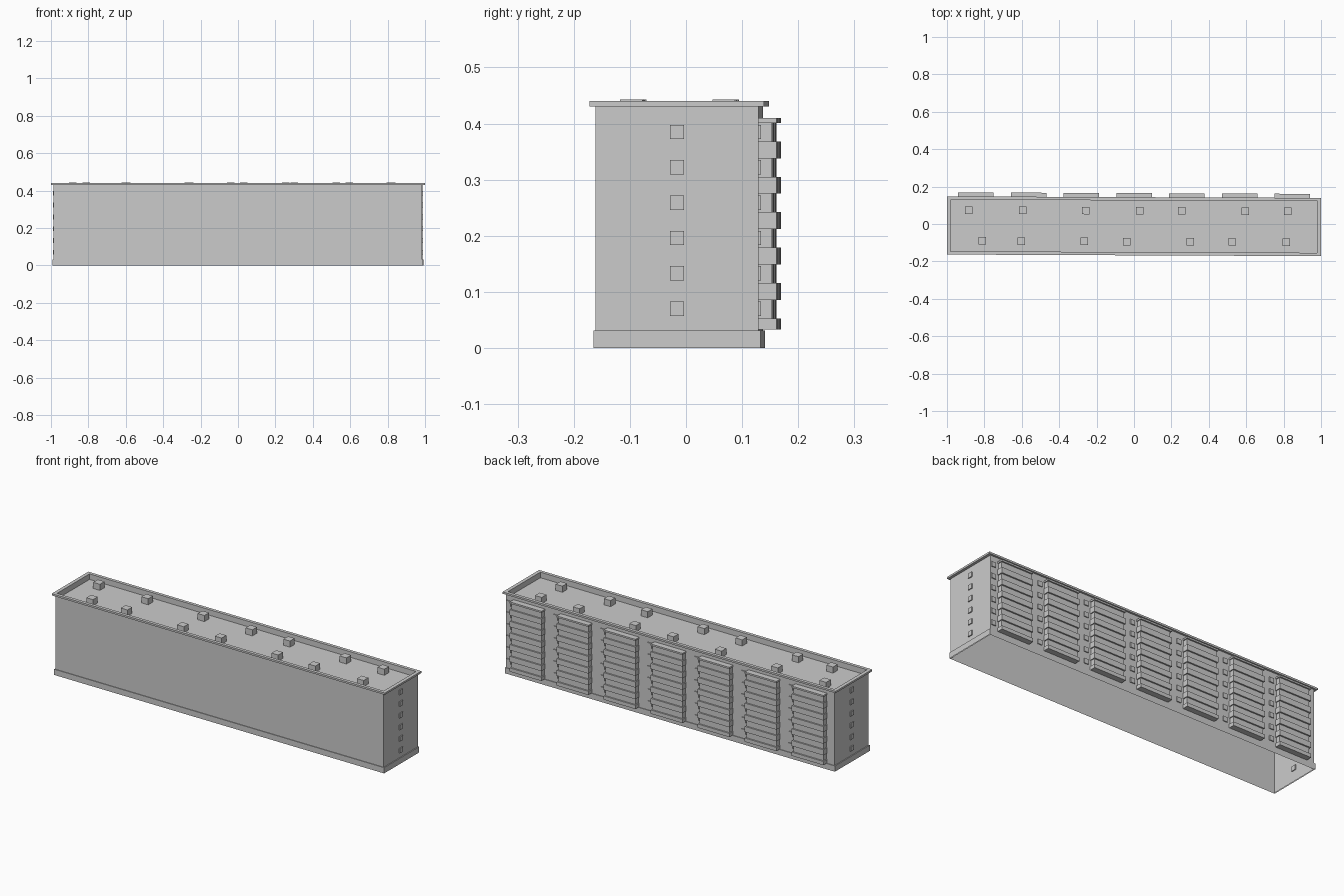
import bpy, bmesh
from mathutils import Matrix, Vector

if "Cube" in bpy.data.objects:
    bpy.data.objects.remove(bpy.data.objects["Cube"])

# The whole block sits very slightly turned and offset in the frame
ROOT = Matrix.Translation((0, -0.012, 0)) @ Matrix.Rotation(-0.0042, 4, 'Z')
HALF_X, HALF_Y = 0.985, 0.145
FLOOR_STEP, FLOORS = 0.063, 6


def add_object(name, bm, offset=(0, 0, 0)):
    mesh = bpy.data.meshes.new(name)
    bm.to_mesh(mesh)
    bm.free()
    return place(name, mesh, offset)


def place(name, mesh, offset=(0, 0, 0)):
    obj = bpy.data.objects.new(name, mesh)
    obj.matrix_world = ROOT @ Matrix.Translation(offset)
    bpy.context.collection.objects.link(obj)
    return obj


def box(bm, x, y, z):
    """Add a box from (min, max) ranges."""
    lo, hi = Vector((x[0], y[0], z[0])), Vector((x[1], y[1], z[1]))
    mat = Matrix.Translation((lo + hi) / 2) @ Matrix.Diagonal((*(hi - lo), 1))
    bmesh.ops.create_cube(bm, size=1, matrix=mat)


def rect_loft(name, profile, close_top):
    """Sweep (half_x, half_y, z) rectangles into a shell."""
    bm = bmesh.new()
    rings = [[bm.verts.new((sx * hx, sy * hy, z))
              for sx, sy in ((-1, -1), (1, -1), (1, 1), (-1, 1))]
             for hx, hy, z in profile]
    for a, b in zip(rings, rings[1:]):
        for i in range(4):
            j = (i + 1) % 4
            bm.faces.new((a[i], a[j], b[j], b[i]))
    if close_top:
        bm.faces.new(rings[-1])
    return add_object(name, bm)


# Walls, overhanging cornice, parapet and sunken roof (open underneath)
rect_loft("walls_and_roof", [
    (HALF_X, HALF_Y, 0.0), (HALF_X, HALF_Y, 0.43),
    (0.9993, 0.1555, 0.43), (0.9993, 0.1555, 0.44),
    (0.98, 0.138, 0.44), (0.98, 0.138, 0.41)], True)

# Plinth band
rect_loft("plinth", [
    (0.99, 0.1485, 0.0), (0.99, 0.1485, 0.031), (HALF_X, HALF_Y, 0.031)], False)

# Small windows on both end walls
floors = [0.07 + i * FLOOR_STEP for i in range(FLOORS)]
r = 0.0128
bm = bmesh.new()
for side in (-1, 1):
    for z in floors:
        cx = side * HALF_X
        box(bm, (cx - 0.005, cx + 0.005), (-r, r), (z - r, z + r))
add_object("end_windows", bm)

# Small windows on the back wall, one column beside each balcony stack
columns = [-0.846 + 0.282 * i for i in range(7)]
bm = bmesh.new()
for cx in columns:
    for z in floors:
        wx = cx + 0.121
        box(bm, (wx - r, wx + r), (HALF_Y - 0.005, HALF_Y + 0.005), (z - r, z + r))
add_object("back_windows", bm)

# Balcony stack: recessed glazing with a projecting parapet per floor
bm = bmesh.new()
low, high = 0.033, 0.41
box(bm, (-0.09, 0.09), (HALF_Y - 0.002, 0.169), (low, high - 0.002))
for i in range(FLOORS + 1):
    z = 0.038 + i * FLOOR_STEP
    box(bm, (-0.095, 0.095), (HALF_Y - 0.002, 0.177),
        (max(low, z - 0.015), min(high, z + 0.015)))
stack = add_object("balcony_stack_1", bm, (columns[0], 0, 0))
for i, cx in enumerate(columns[1:], 2):
    place(f"balcony_stack_{i}", stack.data, (cx, 0, 0))

# Roof vents in two irregular rows
vent_rows = {
    0.083: (-0.885, -0.595, -0.258, 0.03, 0.256, 0.594, 0.822),
    -0.082: (-0.81, -0.603, -0.265, -0.038, 0.302, 0.525, 0.814),
}
bm = bmesh.new()
for y, xs in vent_rows.items():
    for x in xs:
        box(bm, (x - 0.02, x + 0.02), (y - 0.02, y + 0.02), (0.409, 0.443))
add_object("roof_vents", bm)
